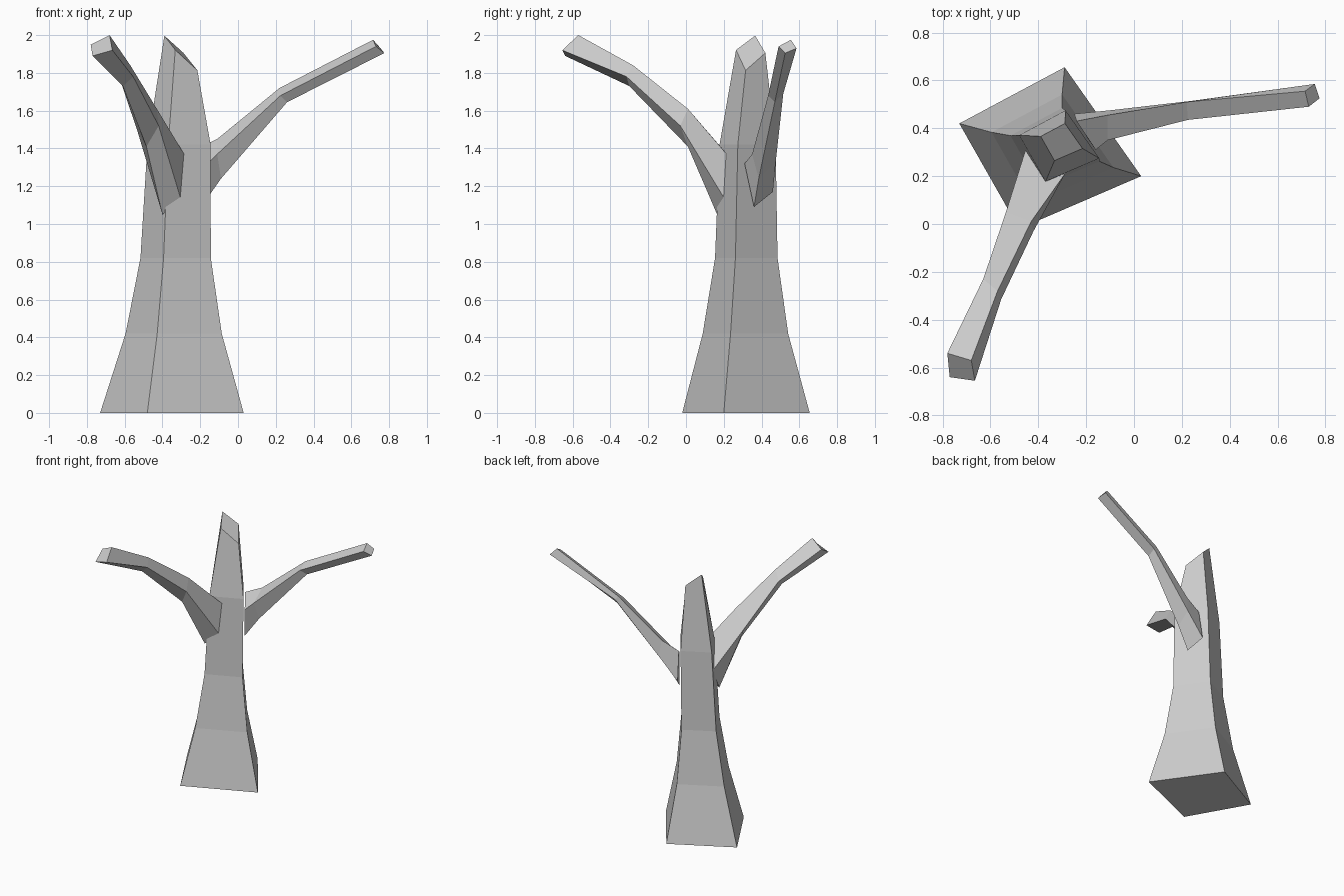
import bpy
import bmesh
from mathutils import Vector

default_cube = bpy.data.objects.get("Cube")
if default_cube:
    bpy.data.objects.remove(default_cube, do_unlink=True)

# One plain grey for the whole tree
grey = bpy.data.materials.new("plain grey")
grey.use_nodes = True
color = (0.6, 0.6, 0.6, 1.0)
grey.diffuse_color = color
grey.node_tree.nodes["Principled BSDF"].inputs["Base Color"].default_value = color


def loft(name, rings):
    """Join successive four-cornered rings into a closed, flat-shaded solid."""
    bm = bmesh.new()
    loops = [[bm.verts.new(point) for point in ring] for ring in rings]
    for lower, upper in zip(loops, loops[1:]):
        for i in range(len(lower)):
            j = (i + 1) % len(lower)
            bm.faces.new((lower[i], lower[j], upper[j], upper[i]))
    bm.faces.new(loops[0][::-1])
    bm.faces.new(loops[-1])
    bmesh.ops.recalc_face_normals(bm, faces=bm.faces)
    mesh = bpy.data.meshes.new(name)
    bm.to_mesh(mesh)
    bm.free()
    mesh.materials.append(grey)
    obj = bpy.data.objects.new(name, mesh)
    bpy.context.scene.collection.objects.link(obj)
    return obj


def branch(name, *edges):
    """Build a branch from its four long edges, each running root to tip."""
    return loft(name, list(zip(*edges)))


# Trunk: one kite-shaped footprint, shrunk at each height
footprint = [Vector(p) for p in ((-0.36, 0.105), (0.08, 0.34), (0.4, -0.115), (-0.11, -0.335))]


def trunk_ring(x, y, z, scale, tilt_x=0, tilt_y=0):
    ring = []
    for corner in footprint:
        dx, dy = corner * scale
        ring.append((x + dx, y + dy, z + tilt_x * dx + tilt_y * dy))
    return ring


loft("trunk", [
    trunk_ring(-0.37, 0.315, 0, 1),
    trunk_ring(-0.354, 0.313, 0.42, 0.67),
    trunk_ring(-0.34, 0.318, 0.82, 0.49),
    trunk_ring(-0.321, 0.325, 1.42, 0.44),
    trunk_ring(-0.307, 0.342, 1.91, 0.23, -1, 0.18),  # slanted broken top
])

# Branch reaching forward: outer, ridge, inner and lower edges
branch(
    "front_branch",
    [(-0.45, 0.32, 1.25), (-0.535, 0.05, 1.5), (-0.63, -0.23, 1.78), (-0.78, -0.54, 1.95)],
    [(-0.285, 0.215, 1.37), (-0.43, 0.01, 1.61), (-0.57, -0.28, 1.84), (-0.68, -0.57, 2)],
    [(-0.305, 0.2, 1.14), (-0.42, -0.03, 1.52), (-0.555, -0.315, 1.78), (-0.665, -0.655, 1.92)],
    [(-0.4, 0.165, 1.05), (-0.485, 0.01, 1.41), (-0.61, -0.3, 1.73), (-0.77, -0.64, 1.89)],
)

# Branch reaching sideways: ridge, back, lower and front edges
branch(
    "left_branch",
    [(-0.24, 0.43, 1.39), (-0.11, 0.455, 1.45), (0.22, 0.51, 1.72), (0.715, 0.555, 1.975)],
    [(-0.25, 0.46, 1.17), (-0.1, 0.475, 1.33), (0.245, 0.515, 1.69), (0.755, 0.585, 1.93)],
    [(-0.195, 0.36, 1.09), (-0.09, 0.385, 1.24), (0.26, 0.47, 1.645), (0.775, 0.525, 1.905)],
    [(-0.16, 0.31, 1.32), (-0.11, 0.35, 1.37), (0.225, 0.435, 1.68), (0.73, 0.49, 1.94)],
)
